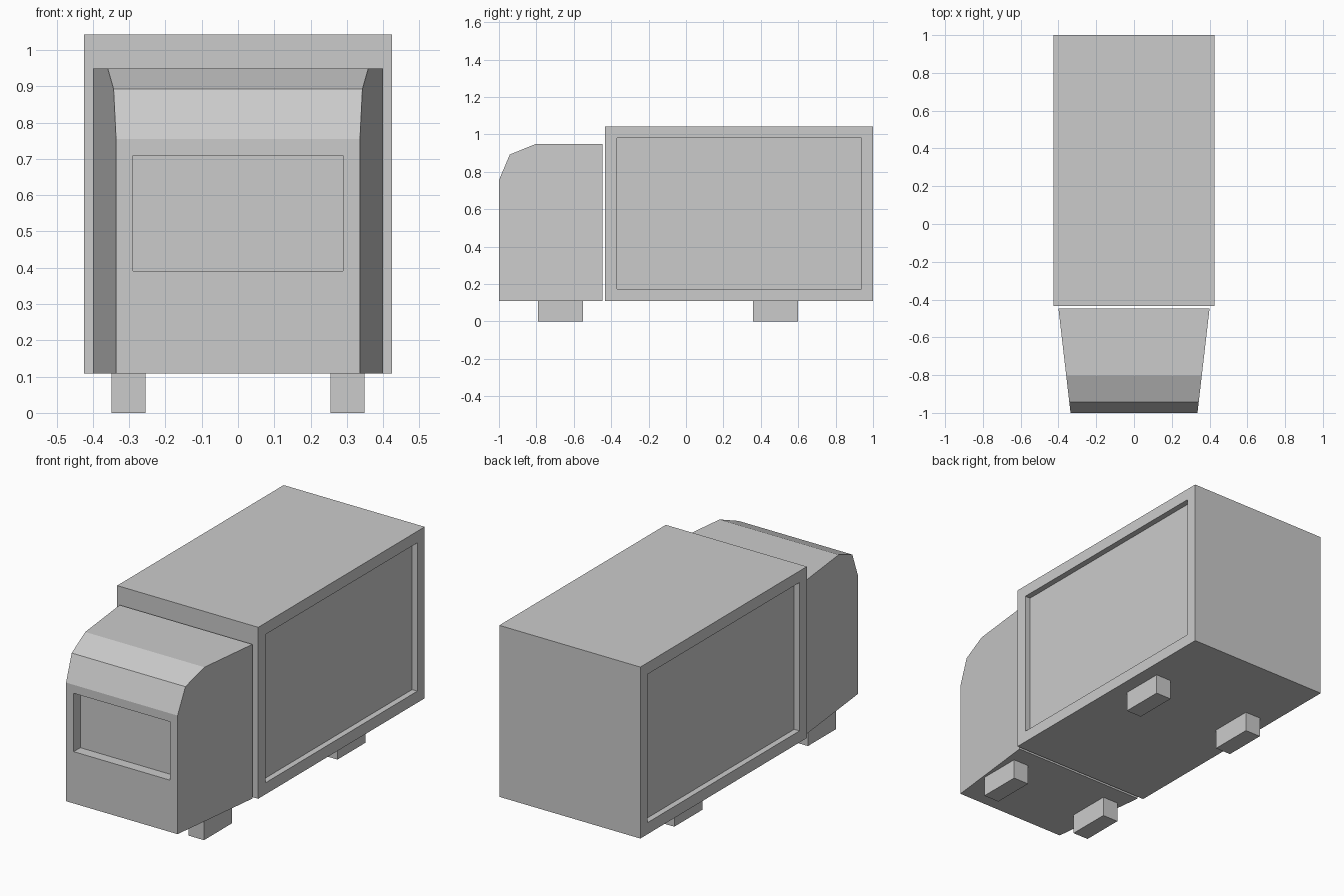
import bpy, bmesh
from mathutils import Vector

if "Cube" in bpy.data.objects:
    bpy.data.objects.remove(bpy.data.objects["Cube"])


def finish(bm, name):
    bmesh.ops.recalc_face_normals(bm, faces=bm.faces)
    mesh = bpy.data.meshes.new(name)
    bm.to_mesh(mesh)
    bm.free()
    obj = bpy.data.objects.new(name, mesh)
    bpy.context.collection.objects.link(obj)
    return obj


def box(lo, hi):
    bm = bmesh.new()
    bmesh.ops.create_cube(bm, size=1)
    for v in bm.verts:
        v.co = [(l + h) / 2 + c * (h - l) for l, h, c in zip(lo, hi, v.co)]
    return bm


def recess(bm, face, margin, depth, sill=None):
    """Frame a face and push its middle straight inwards."""
    bm.normal_update()
    bmesh.ops.inset_region(bm, faces=[face], thickness=margin, use_even_offset=True)
    if sill is not None:
        for v in sorted(face.verts, key=lambda v: v.co.z)[:2]:
            v.co.z = sill
    offset = -face.normal * depth
    bmesh.ops.inset_region(bm, faces=[face], thickness=0, depth=0)
    bmesh.ops.translate(bm, verts=face.verts, vec=offset)


def facing(bm, direction):
    bm.normal_update()
    return max(bm.faces, key=lambda f: f.normal.dot(Vector(direction)))


# Cargo box with a sunken panel on each side
bm = box((-0.425, -0.433, 0.109), (0.425, 1.0, 1.043))
for side in [facing(bm, (s, 0, 0)) for s in (-1, 1)]:
    recess(bm, side, 0.063, 0.032)
finish(bm, "cargo_box")

# Cab: side profile (y, z), narrowing towards the front
profile = [(-1, 0.109), (-1, 0.755), (-0.942, 0.892),
           (-0.802, 0.949), (-0.447, 0.949), (-0.447, 0.109)]
bm = bmesh.new()
rings = []
for s in (-1, 1):
    rings.append([bm.verts.new((s * (0.336 + 0.064 * (y + 1) / 0.553), y, z))
                  for y, z in profile])
    bm.faces.new(rings[-1])
for i in range(len(profile)):
    j = (i + 1) % len(profile)
    bm.faces.new((rings[0][i], rings[0][j], rings[1][j], rings[1][i]))
bmesh.ops.recalc_face_normals(bm, faces=bm.faces)
# Windscreen recess
recess(bm, facing(bm, (0, -1, 0)), 0.046, 0.057, sill=0.391)
finish(bm, "cab")

# Block wheels
for name, y0, y1 in (("front", -0.791, -0.551), ("rear", 0.358, 0.599)):
    for side, s in (("left", -1), ("right", 1)):
        x0, x1 = sorted((s * 0.255, s * 0.349))
        finish(box((x0, y0, 0), (x1, y1, 0.109)), f"{name}_{side}_wheel")
